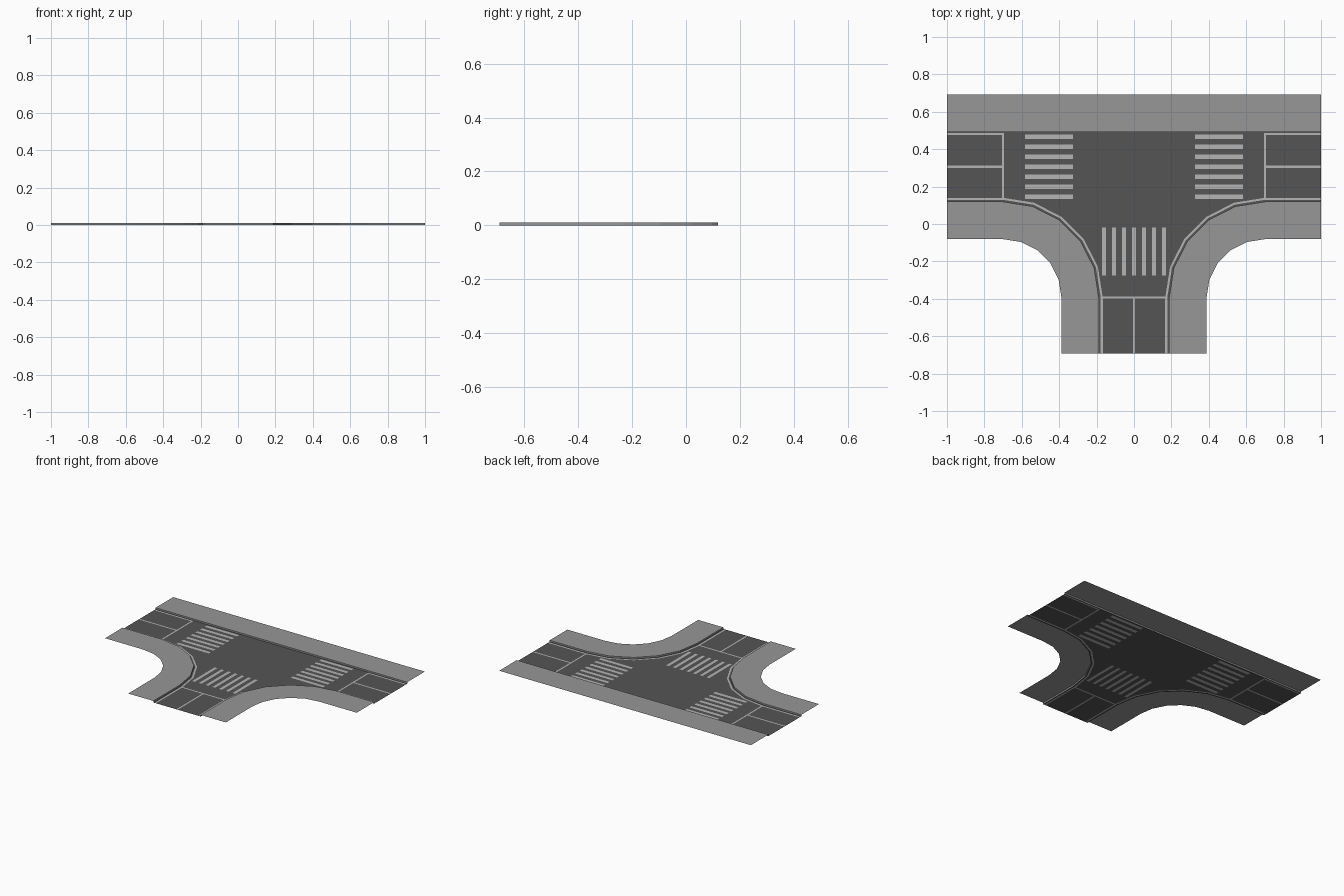
import bpy, math
from mathutils import Vector
from mathutils.geometry import delaunay_2d_cdt

if "Cube" in bpy.data.objects:
    bpy.data.objects.remove(bpy.data.objects["Cube"])

H = 0.011                  # kerb height
EX, EY = 1.0, 0.692        # half extents
CX, CY = 0.70, -0.393      # corner arc centre (right side)
R_OUT, R_KERB = 0.312, 0.512
Y_KERB = 0.493             # kerb line of the straight pavement
Y_MID = 0.306              # centre line of the main road
LINE = 0.0055              # half width of painted lines


def material(name, v):
    m = bpy.data.materials.new(name)
    m.diffuse_color = (v, v, v, 1)
    m.use_nodes = True
    m.node_tree.nodes["Principled BSDF"].inputs["Base Color"].default_value = m.diffuse_color
    return m


ASPHALT = material("asphalt", 0.09)
PAVING = material("paving", 0.31)
PAINT = material("paint", 0.46)


def make(name, verts, faces, mat):
    me = bpy.data.meshes.new(name)
    me.from_pydata(verts, [], faces)
    me.materials.append(mat)
    ob = bpy.data.objects.new(name, me)
    bpy.context.collection.objects.link(ob)
    return ob


def corner(r, s):
    """Line from the side arm round the corner to the stem; s = side."""
    pts = [(EX, CY + r)]
    for i in range(6):
        a = math.radians(90 + 18 * i)
        pts.append((CX + r * math.cos(a), CY + r * math.sin(a)))
    pts.append((CX - r, -EY))
    return [(s * x, y) for x, y in pts]


def pavement(name, outer, kerb, flip):
    """Flat walkway between two lines, with a vertical kerb face."""
    n = len(outer)
    verts = ([(x, y, H) for x, y in outer] + [(x, y, H) for x, y in kerb]
             + [(x, y, 0) for x, y in kerb])
    faces = []
    for k in (0, n):
        for i in range(n - 1):
            f = (k + i, k + i + 1, k + n + i + 1, k + n + i)
            faces.append(f[::-1] if flip else f)
    make(name, verts, faces, PAVING)


# Pavements
pavement("straight_pavement", [(-EX, EY), (EX, EY)], [(-EX, Y_KERB), (EX, Y_KERB)], True)
pavement("right_corner_pavement", corner(R_OUT, 1), corner(R_KERB, 1), True)
pavement("left_corner_pavement", corner(R_OUT, -1), corner(R_KERB, -1), False)

# Painted shapes, as flat polygons
marks = []


def rect(x0, x1, y0, y1):
    marks.append([(x0, y0), (x1, y0), (x1, y1), (x0, y1)])


R_LINE = R_KERB + 0.010
for s in (-1, 1):
    # edge line following the corner
    a, b = corner(R_LINE, s), corner(R_LINE + 2 * LINE, s)
    for i in range(len(a) - 1):
        marks.append([a[i], a[i + 1], b[i + 1], b[i]])
    # arm: stop line, centre line, far edge line
    y_top = Y_KERB - 0.007
    x0, x1 = sorted((s * CX, s * EX))
    rect(s * CX - LINE, s * CX + LINE, CY + R_LINE + LINE, y_top)
    rect(x0, x1, Y_MID - LINE, Y_MID + LINE)
    rect(x0, x1, y_top - 2 * LINE, y_top)
    # arm crossing
    x0, x1 = sorted((s * 0.326, s * 0.583))
    for i in range(-3, 4):
        y = Y_MID + i * 0.0535
        rect(x0, x1, y - 0.012, y + 0.012)
# stem: stop line, centre line, crossing
half = R_LINE + LINE - CX
rect(half, -half, CY - LINE, CY + LINE)
rect(-LINE, LINE, -EY, CY)
for i in range(-3, 4):
    rect(i * 0.0535 - 0.011, i * 0.0535 + 0.011, -0.276, -0.019)

# Road surface with the paint inlaid in the same plane
outline = [(EX, Y_KERB), (-EX, Y_KERB)] + corner(R_KERB, -1) + corner(R_KERB, 1)[::-1]
verts, polys = [], []
for p in [outline] + marks:
    area = sum(p[i - 1][0] * p[i][1] - p[i][0] * p[i - 1][1] for i in range(len(p)))
    p = p if area > 0 else p[::-1]
    polys.append(list(range(len(verts), len(verts) + len(p))))
    verts += [Vector(q) for q in p]
v2, _, tris, _, _, origin = delaunay_2d_cdt(verts, [], polys, 1, 1e-5)
v3 = [(v.x, v.y, 0) for v in v2]


def surface(name, faces, mat):
    used = sorted({i for f in faces for i in f})
    idx = {v: i for i, v in enumerate(used)}
    make(name, [v3[i] for i in used], [[idx[i] for i in f] for f in faces], mat)


painted = [any(k > 0 for k in o) for o in origin]
surface("road", [f for f, p in zip(tris, painted) if not p], ASPHALT)
surface("road_markings", [f for f, p in zip(tris, painted) if p], PAINT)
